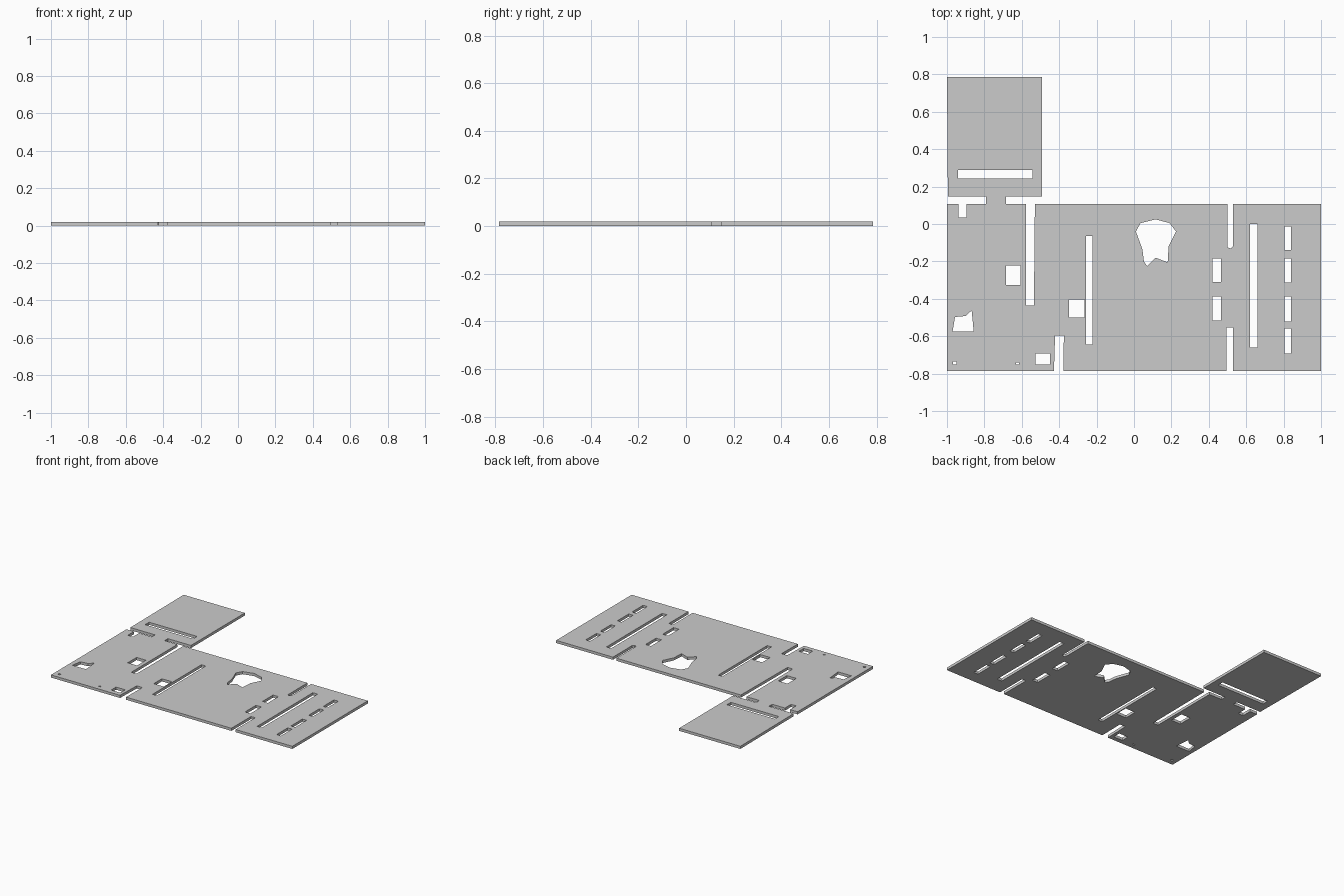
import bpy

THICK = 0.02


def rect(x0, x1, y0, y1):
    return [(x0, y0), (x1, y0), (x1, y1), (x0, y1)]


def plate(name, outline, holes):
    """Fill an outline minus its holes and extrude it to sheet thickness."""
    cu = bpy.data.curves.new(name + "_profile", 'CURVE')
    cu.dimensions = '2D'
    cu.fill_mode = 'BOTH'
    cu.extrude = THICK / 2
    for loop in [outline] + holes:
        sp = cu.splines.new('POLY')
        sp.points.add(len(loop) - 1)
        for p, (x, y) in zip(sp.points, loop):
            p.co = (x, y, THICK / 2, 1)
        sp.use_cyclic_u = True
    tmp = bpy.data.objects.new(name + "_tmp", cu)
    bpy.context.collection.objects.link(tmp)
    dg = bpy.context.evaluated_depsgraph_get()
    me = bpy.data.meshes.new_from_object(tmp.evaluated_get(dg))
    bpy.data.objects.remove(tmp)
    for p in me.polygons:
        p.use_smooth = False
    zs = [v.co.z for v in me.vertices]
    for v in me.vertices:          # rest the sheet on z = 0
        v.co.z -= min(zs)
    ob = bpy.data.objects.new(name, me)
    bpy.context.collection.objects.link(ob)
    return ob


# Outer edge, including the slots that open onto it (counter-clockwise)
B, T = -0.785, 0.108
outline = [
    (-1, B),
    (-0.428, B), (-0.422, -0.595), (-0.375, -0.595), (-0.378, B),   # lower left slot
    (0.495, B), (0.495, -0.553), (0.53, -0.553), (0.53, B),         # lower right slot
    (1, B), (1, T),
    (0.53, T), (0.53, -0.118), (0.518, -0.132), (0.5, -0.125), (0.5, T),  # upper right slot
    (-0.53, T), (-0.535, -0.437), (-0.578, -0.437), (-0.578, T),    # upper left slot
    (-0.684, T), (-0.684, 0.147), (-0.493, 0.147),                  # neck
    (-0.493, 0.785), (-1, 0.785), (-0.995, 0.147),                  # upper panel
    (-0.79, 0.147), (-0.79, T),
    (-0.895, T), (-0.895, 0.035), (-0.938, 0.035), (-0.938, T),     # small notch
    (-1, T),
]

# Rectangular openings
holes = [rect(*r) for r in [
    (-0.94, -0.542, 0.243, 0.29),
    (-0.685, -0.607, -0.327, -0.222),
    (-0.348, -0.265, -0.5, -0.404),
    (-0.257, -0.221, -0.645, -0.065),
    (-0.526, -0.45, -0.75, -0.692),
    (-0.968, -0.95, -0.75, -0.735),
    (-0.63, -0.614, -0.75, -0.74),
    (0.62, 0.66, -0.66, 0.0),
]]

# Rows of short slots
for y0, y1 in [(-0.31, -0.185), (-0.517, -0.387)]:
    holes.append(rect(0.42, 0.465, y0, y1))
for y0, y1 in [(-0.14, -0.013), (-0.312, -0.185), (-0.522, -0.387), (-0.692, -0.56)]:
    holes.append(rect(0.804, 0.84, y0, y1))

# Irregular openings
holes.append([(-0.97, -0.575), (-0.957, -0.497), (-0.9, -0.492),
              (-0.868, -0.462), (-0.857, -0.575)])
holes.append([(0.01, -0.04), (0.035, 0.005), (0.115, 0.025), (0.19, 0.005),
              (0.225, -0.04), (0.185, -0.12), (0.18, -0.205), (0.115, -0.18),
              (0.07, -0.225), (0.053, -0.2), (0.045, -0.135)])

plate("floor_slab", outline, holes)
